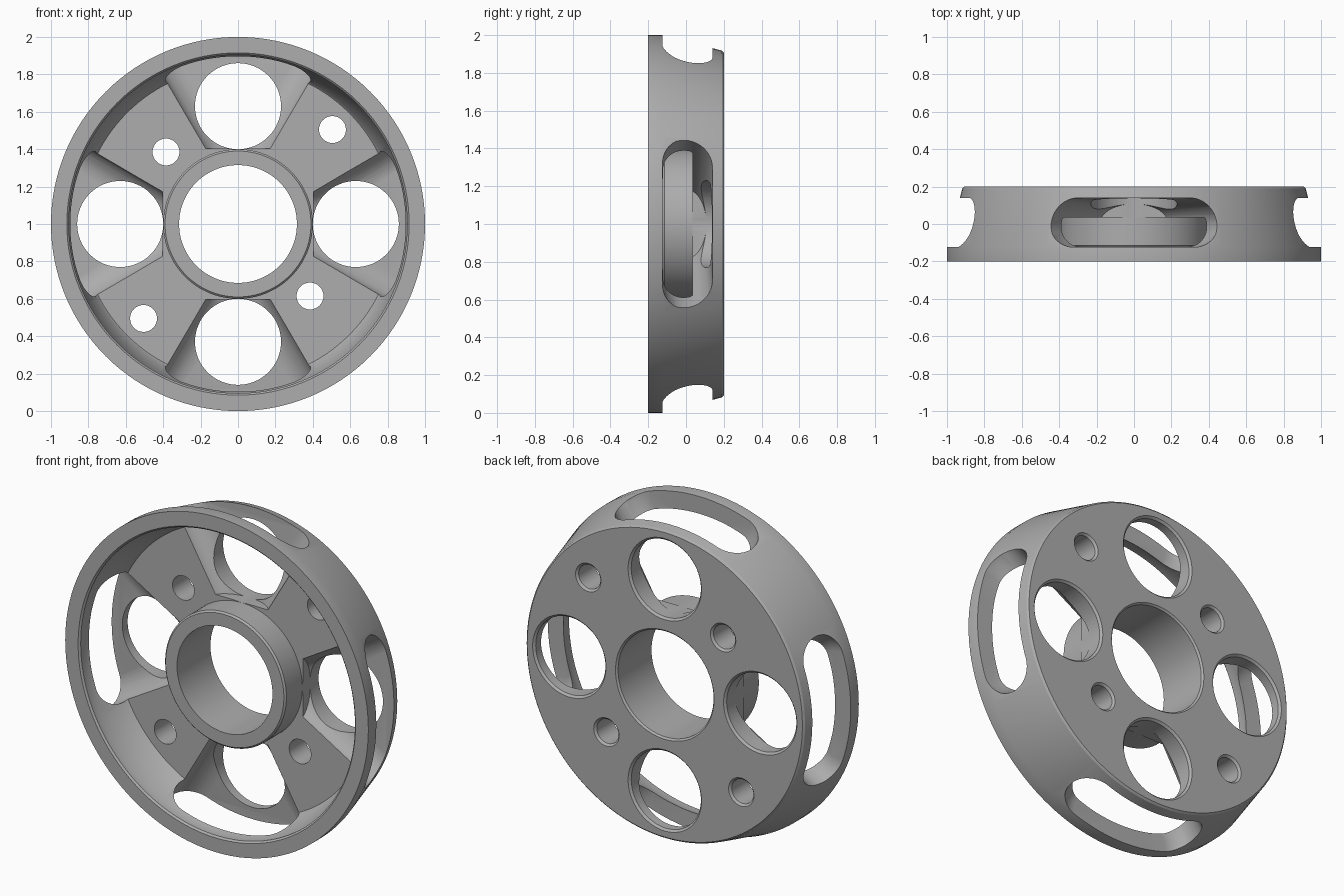
import bpy, bmesh
from math import sin, cos, pi, radians
from mathutils import Matrix

default = bpy.data.objects.get("Cube")
if default:
    bpy.data.objects.remove(default)

grey = bpy.data.materials.new("machined_grey")
grey.use_nodes = True
grey.diffuse_color = (0.42, 0.42, 0.42, 1)
grey.node_tree.nodes["Principled BSDF"].inputs["Base Color"].default_value = (0.42, 0.42, 0.42, 1)


def make_object(name, bm):
    bmesh.ops.recalc_face_normals(bm, faces=bm.faces)
    mesh = bpy.data.meshes.new(name)
    bm.to_mesh(mesh)
    bm.free()
    mesh.materials.append(grey)
    ob = bpy.data.objects.new(name, mesh)
    bpy.context.collection.objects.link(ob)
    return ob


def loft(bm, rings, closed):
    """Skin rings of points; either join last to first or cap both ends."""
    loops = [[bm.verts.new(p) for p in ring] for ring in rings]
    pairs = list(zip(loops, loops[1:]))
    if closed:
        pairs.append((loops[-1], loops[0]))
    else:
        bm.faces.new(loops[0])
        bm.faces.new(loops[-1])
    for a, b in pairs:
        for i in range(len(a)):
            j = (i + 1) % len(a)
            bm.faces.new((a[i], a[j], b[j], b[i]))


def lathe(name, profile, segments, closed, x=0, z=1):
    """Turn (radius, y) points about an axis parallel to y."""
    bm = bmesh.new()
    angles = [2 * pi * i / segments for i in range(segments)]
    loft(bm, [[(x + r * cos(a), y, z + r * sin(a)) for a in angles]
              for r, y in profile], closed)
    return make_object(name, bm)


# Turned body: tapered rim, back web and raised hub in one profile
WEB = 0.035
wheel = lathe("wheel_body", [
    (0.915, -0.2), (1.0, -0.2), (1.0, -0.125), (0.918, 0.19), (0.908, 0.2),
    (0.325, 0.2), (0.315, 0.19), (0.315, -0.125), (0.39, -0.125), (0.4, -0.115),
    (0.4, WEB), (0.84, WEB), (0.85, 0.025), (0.905, -0.15), (0.905, -0.19),
], 128, True)

cutters = []


# Chamfered holes through the web
def hole(name, x, z, r, segments):
    cutters.append(lathe(name, [(r, -0.11), (r, 0.188), (r + 0.012, 0.2),
                                (r + 0.012, 0.25)], segments, False, x, 1 + z))


for sx, sz, d in ((-1, 1, 0.385), (1, 1, 0.505), (1, -1, 0.385), (-1, -1, 0.505)):
    hole("bolt_hole_cutter", sx * d, sz * d, 0.072, 32)

# Rounded radial slots through the rim, narrowing toward the hub
def slot_section(x, half_width, half_depth, corner):
    points = []
    for i in range(48):
        a = 2 * pi * (i + 0.5) / 48
        c, s = cos(a), sin(a)
        side = 1 if c > 0 else -1
        points.append((x, 0.0075 + half_depth * s,
                       side * (half_width - corner) + corner * c))
    return points


for k in range(4):
    a = k * pi / 2
    hole("lightening_hole_cutter", 0.63 * cos(a), 0.63 * sin(a), 0.23, 64)
    bm = bmesh.new()
    loft(bm, [slot_section(0.403, 0.18, 0.1, 0.18),
              slot_section(0.88, 0.455, 0.132, 0.15),
              slot_section(1.1, 0.5, 0.132, 0.15)], False)
    bm.transform(Matrix.Translation((0, 0, 1)) @ Matrix.Rotation(a, 4, "Y"))
    cutters.append(make_object("slot_cutter", bm))

# Apply every cut to the body
bpy.ops.object.select_all(action="DESELECT")
wheel.select_set(True)
bpy.context.view_layer.objects.active = wheel
for cutter in cutters:
    mod = wheel.modifiers.new("cut", "BOOLEAN")
    mod.operation = "DIFFERENCE"
    mod.solver = "EXACT"
    mod.object = cutter
    bpy.ops.object.modifier_apply(modifier=mod.name)
    bpy.data.objects.remove(cutter)

bpy.ops.object.shade_smooth_by_angle(angle=radians(30))
